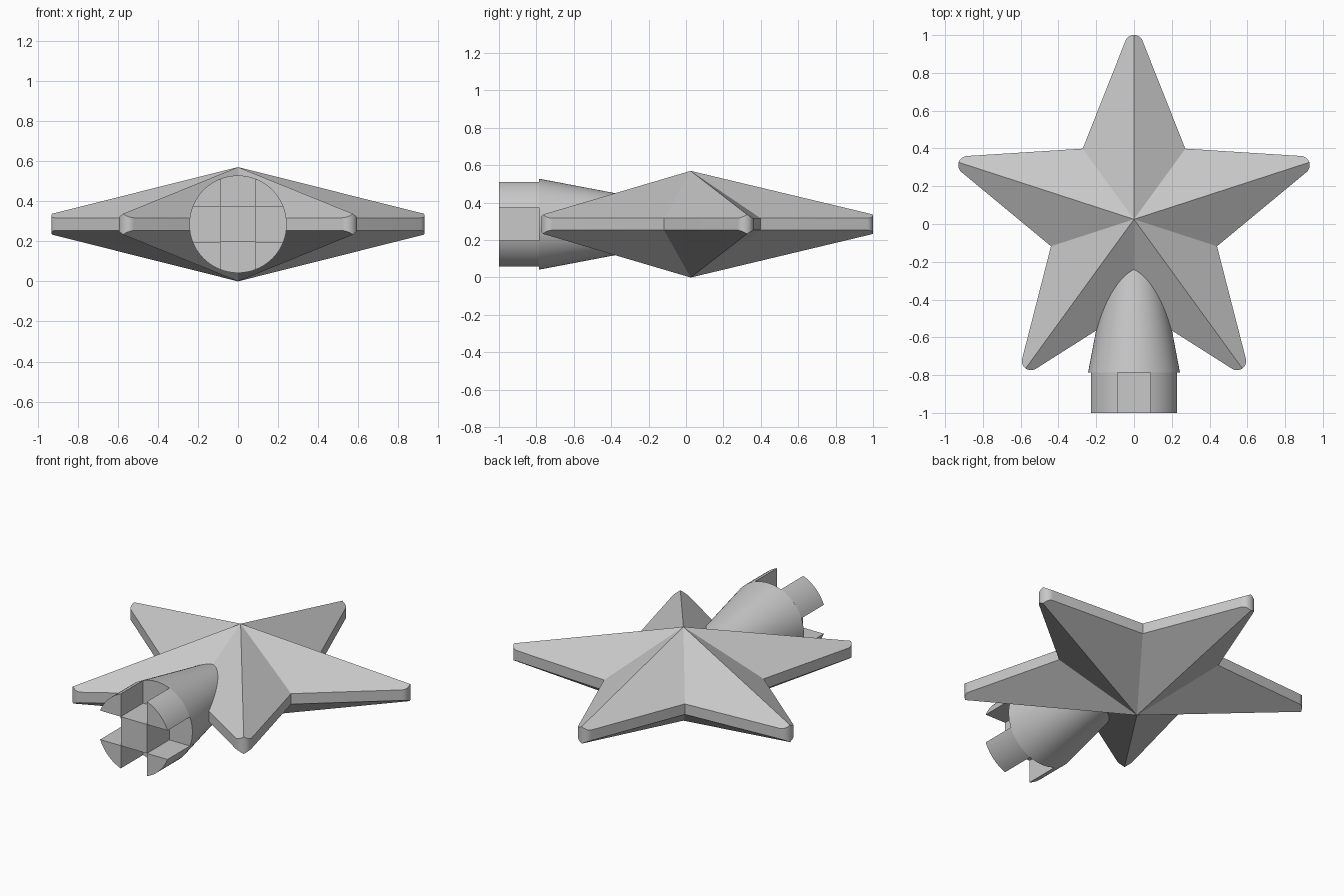
import bpy, bmesh
from math import pi, sin, cos, tan, atan2, sqrt, radians
from mathutils import Vector, Matrix

cube = bpy.data.objects.get("Cube")
if cube:
    bpy.data.objects.remove(cube, do_unlink=True)

grey = bpy.data.materials.new("plain grey")
grey.use_nodes = True
color = (0.58, 0.58, 0.58, 1)
grey.diffuse_color = color
grey.node_tree.nodes["Principled BSDF"].inputs["Base Color"].default_value = color

MID = 0.285          # height of the symmetry plane
STAR_Y = 0.025       # star centre
R_TIP, R_VALLEY = 1.059, 0.462   # sharp tip and valley radii
APEX, RIM = 0.285, 0.032         # half heights
FILLET = 0.0485
R_TUBE, SLOT = 0.243, 0.088
Y_END, Y_STEP = -1.0, -0.785


def finish(obj):
    """Assign the material and shade smooth with sharp edges kept."""
    obj.data.materials.clear()
    obj.data.materials.append(grey)
    bpy.ops.object.select_all(action="DESELECT")
    obj.select_set(True)
    bpy.context.view_layer.objects.active = obj
    bpy.ops.object.shade_smooth_by_angle(angle=radians(25))


def add_mesh(name, bm):
    bmesh.ops.remove_doubles(bm, verts=bm.verts, dist=1e-5)
    bmesh.ops.recalc_face_normals(bm, faces=bm.faces)
    mesh = bpy.data.meshes.new(name)
    bm.to_mesh(mesh)
    bm.free()
    obj = bpy.data.objects.new(name, mesh)
    bpy.context.collection.objects.link(obj)
    finish(obj)
    return obj


def half_point_outline():
    """Outline of half a star point along +y: valley, then rounded tip."""
    valley = Vector((R_VALLEY * sin(pi / 5), R_VALLEY * cos(pi / 5)))
    tip = Vector((0, R_TIP))
    half = atan2(valley.x, tip.y - valley.y)
    normal = Vector((cos(half), sin(half)))
    centre = Vector((0, R_TIP - FILLET / sin(half)))
    pts = [valley]
    steps = 7
    for i in range(steps + 1):
        a = half + (pi / 2 - half) * i / steps
        pts.append(centre + FILLET * Vector((cos(a), sin(a))))
    reach = tip.dot(normal)
    # heights lie on the plane through apex, valley and sharp tip
    return [(p.x, p.y, APEX - (APEX - RIM) * p.dot(normal) / reach) for p in pts]


# Star: ten mirrored facets above and below, joined by a thin rim
bm = bmesh.new()
outline = half_point_outline()
for k in range(5):
    turn = Matrix.Translation((0, STAR_Y, MID)) @ Matrix.Rotation(k * 2 * pi / 5, 4, "Z")
    for side in (1, -1):
        rows = []
        for up in (1, -1):
            row = [bm.verts.new(turn @ Vector((side * x, y, up * z))) for x, y, z in outline]
            apex = bm.verts.new(turn @ Vector((0, 0, up * APEX)))
            bm.faces.new([apex] + row)
            rows.append(row)
        top, low = rows
        for i in range(len(top) - 1):
            bm.faces.new((top[i], top[i + 1], low[i + 1], low[i]))
add_mesh("star_body", bm)


def prism(name, section, y0, y1):
    """Extrude an x-z cross-section along y."""
    bm = bmesh.new()
    ends = [[bm.verts.new((x, y, MID + z)) for x, z in section] for y in (y0, y1)]
    for ring in ends:
        bm.faces.new(ring)
    n = len(section)
    for i in range(n):
        j = (i + 1) % n
        bm.faces.new((ends[0][i], ends[0][j], ends[1][j], ends[1][i]))
    return add_mesh(name, bm)


# Tapered socket running into the star
depth = 0.785
bpy.ops.mesh.primitive_cone_add(vertices=64, radius1=R_TUBE, radius2=R_TUBE - 0.19 * depth,
                                depth=depth, location=(0, Y_STEP + depth / 2, MID),
                                rotation=(-pi / 2, 0, 0))
socket = bpy.context.object
socket.name = "tapered_socket"
finish(socket)

# Square core between the slots
prism("socket_core", [(-SLOT, -SLOT), (SLOT, -SLOT), (SLOT, SLOT), (-SLOT, SLOT)], Y_END, Y_STEP)

# Four corner prongs
start = atan2(SLOT, sqrt(R_TUBE ** 2 - SLOT ** 2))
arc = [start + (pi / 2 - 2 * start) * i / 10 for i in range(11)]
section = [(SLOT, SLOT)] + [(R_TUBE * cos(a), R_TUBE * sin(a)) for a in arc]
for sx, side in ((1, "left"), (-1, "right")):
    for sz, level in ((1, "upper"), (-1, "lower")):
        prism(f"{level}_{side}_prong", [(sx * x, sz * z) for x, z in section], Y_END, Y_STEP)
